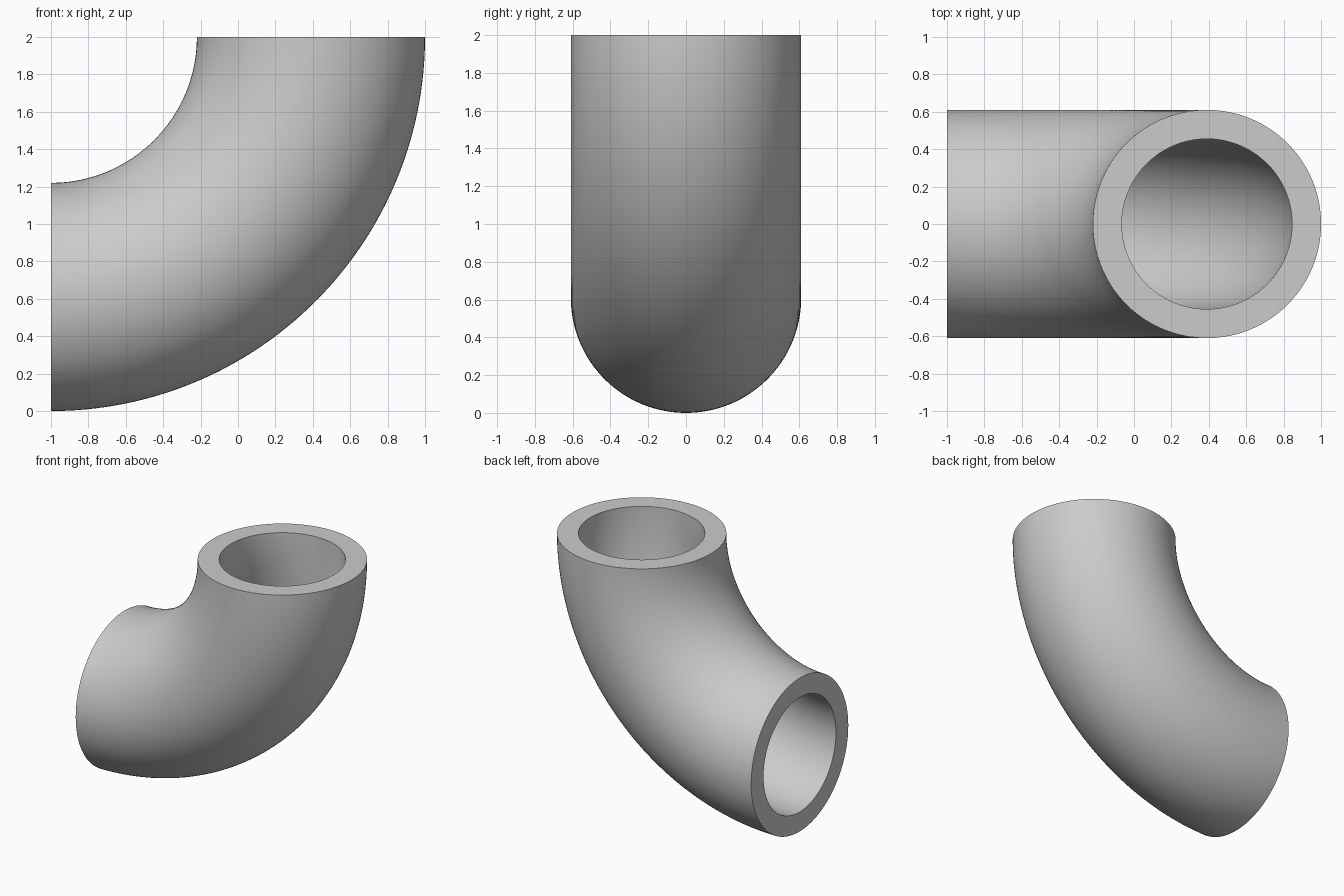
import bpy, bmesh
from math import sin, cos, pi, radians

if "Cube" in bpy.data.objects:
    bpy.data.objects.remove(bpy.data.objects["Cube"], do_unlink=True)

BEND, OUTER, BORE = 1.39, 0.61, 0.455   # bend, outside and bore radii
SIDES, STEPS = 128, 64

# Plain grey material
grey = bpy.data.materials.new("plain grey")
grey.use_nodes = True
colour = (0.6, 0.6, 0.6, 1)
grey.diffuse_color = colour
grey.node_tree.nodes["Principled BSDF"].inputs["Base Color"].default_value = colour

bm = bmesh.new()


def ring(radius, a):
    """Circle of vertices across the pipe at bend angle a."""
    verts = []
    for i in range(SIDES):
        t = 2 * pi * i / SIDES
        reach = BEND + radius * cos(t)
        verts.append(bm.verts.new((reach * cos(a) - 1, radius * sin(t), reach * sin(a) + 2)))
    return verts


def bridge(first, second):
    for i in range(SIDES):
        j = (i + 1) % SIDES
        bm.faces.new((first[i], first[j], second[j], second[i]))


# Outer skin and bore swept through a quarter turn
angles = [-pi / 2 * (1 - s / STEPS) for s in range(STEPS + 1)]
skin = [ring(OUTER, a) for a in angles]
bore = [ring(BORE, a) for a in angles]
for wall in (skin, bore):
    for first, second in zip(wall, wall[1:]):
        bridge(first, second)

# Flat annular ends
for end in (0, -1):
    bridge(skin[end], bore[end])

bmesh.ops.recalc_face_normals(bm, faces=bm.faces)
mesh = bpy.data.meshes.new("pipe_elbow")
bm.to_mesh(mesh)
bm.free()
mesh.materials.append(grey)
elbow = bpy.data.objects.new("pipe_elbow", mesh)
bpy.context.collection.objects.link(elbow)

# Smooth walls with crisp end rims
bpy.ops.object.select_all(action="DESELECT")
elbow.select_set(True)
bpy.context.view_layer.objects.active = elbow
bpy.ops.object.shade_smooth_by_angle(angle=radians(30))
